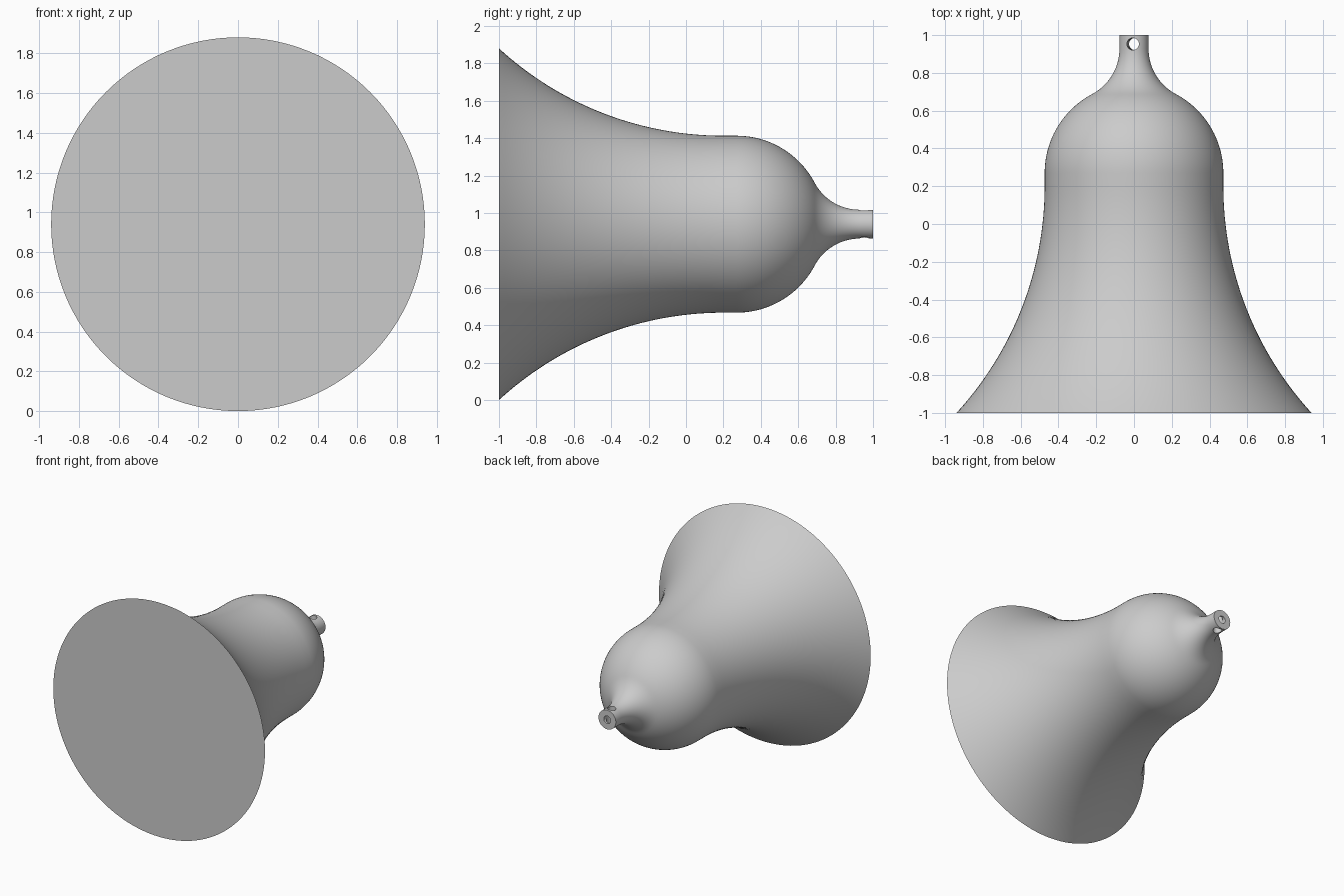
import bpy, bmesh
from math import sin, cos, pi, sqrt, atan2
from mathutils import Matrix

if "Cube" in bpy.data.objects:
    bpy.data.objects.remove(bpy.data.objects["Cube"])

SEGMENTS = 128
RIM, WAIST, NECK, BORE = 0.94, 0.473, 0.077, 0.03
DOME_Y, FILLET, BORE_END = 0.27, 0.272, 0.88

grey = bpy.data.materials.new("plain grey")
grey.use_nodes = True
colour = (0.6, 0.6, 0.6, 1)
grey.diffuse_color = colour
grey.node_tree.nodes["Principled BSDF"].inputs["Base Color"].default_value = colour


def arc(cy, cr, radius, start, end, steps):
    """Points (y, r) on an arc about (cy, cr)."""
    angles = [start + (end - start) * i / steps for i in range(steps + 1)]
    return [(cy + radius * cos(a), cr + radius * sin(a)) for a in angles]


# Flared skirt: an arc that meets the waist tangentially
waist_y = 0.2
rise, run = RIM - WAIST, waist_y + 1
flare = (rise ** 2 + run ** 2) / (2 * rise)
skirt = arc(waist_y, WAIST + flare, flare,
            -pi / 2 - atan2(run, flare - rise), -pi / 2, 32)

# Dome, then a concave fillet that blends it into the neck
fillet_r = NECK + FILLET
fillet_y = DOME_Y + sqrt((WAIST + FILLET) ** 2 - fillet_r ** 2)
join = atan2(fillet_r, fillet_y - DOME_Y)
dome = arc(DOME_Y, 0, WAIST, pi / 2, join, 24)
fillet = arc(fillet_y, fillet_r, FILLET, join - pi, -pi / 2, 16)

# Neck end with a blind bore along the axis
neck = [(1, NECK), (1, BORE), (BORE_END, BORE)]
profile = skirt + dome + fillet[1:] + neck

# Revolve the profile about the bell's long axis
bm = bmesh.new()
rings = []
for y, r in profile:
    rings.append([bm.verts.new((r * cos(a), y, RIM + r * sin(a)))
                  for a in (2 * pi * i / SEGMENTS for i in range(SEGMENTS))])
for a, b in zip(rings, rings[1:]):
    for i in range(SEGMENTS):
        j = (i + 1) % SEGMENTS
        bm.faces.new((a[i], a[j], b[j], b[i]))
bm.faces.new(rings[0])
bm.faces.new(rings[-1])
bmesh.ops.recalc_face_normals(bm, faces=bm.faces)
mesh = bpy.data.meshes.new("bell_body")
bm.to_mesh(mesh)
bm.free()
mesh.materials.append(grey)
bell = bpy.data.objects.new("bell_body", mesh)
bpy.context.collection.objects.link(bell)

# Slightly tilted cross hole through the neck
bm = bmesh.new()
bmesh.ops.create_cone(bm, cap_ends=True, segments=32, radius1=0.032,
                      radius2=0.032, depth=0.4,
                      matrix=Matrix.Translation((0, 0.953, RIM))
                      @ Matrix.Rotation(-0.08, 4, "Y"))
cut_mesh = bpy.data.meshes.new("hole_cutter")
bm.to_mesh(cut_mesh)
bm.free()
cut_mesh.materials.append(grey)
cutter = bpy.data.objects.new("hole_cutter", cut_mesh)
cutter.hide_render = True
bpy.context.collection.objects.link(cutter)

hole = bell.modifiers.new("cross_hole", "BOOLEAN")
hole.operation = "DIFFERENCE"
hole.solver = "EXACT"
hole.object = cutter
bpy.ops.object.select_all(action="DESELECT")
bell.select_set(True)
bpy.context.view_layer.objects.active = bell
bpy.ops.object.modifier_apply(modifier=hole.name)
bpy.data.objects.remove(cutter)

# Smooth curves with crisp rim, neck and hole edges
bpy.ops.object.shade_smooth_by_angle(angle=0.6)
